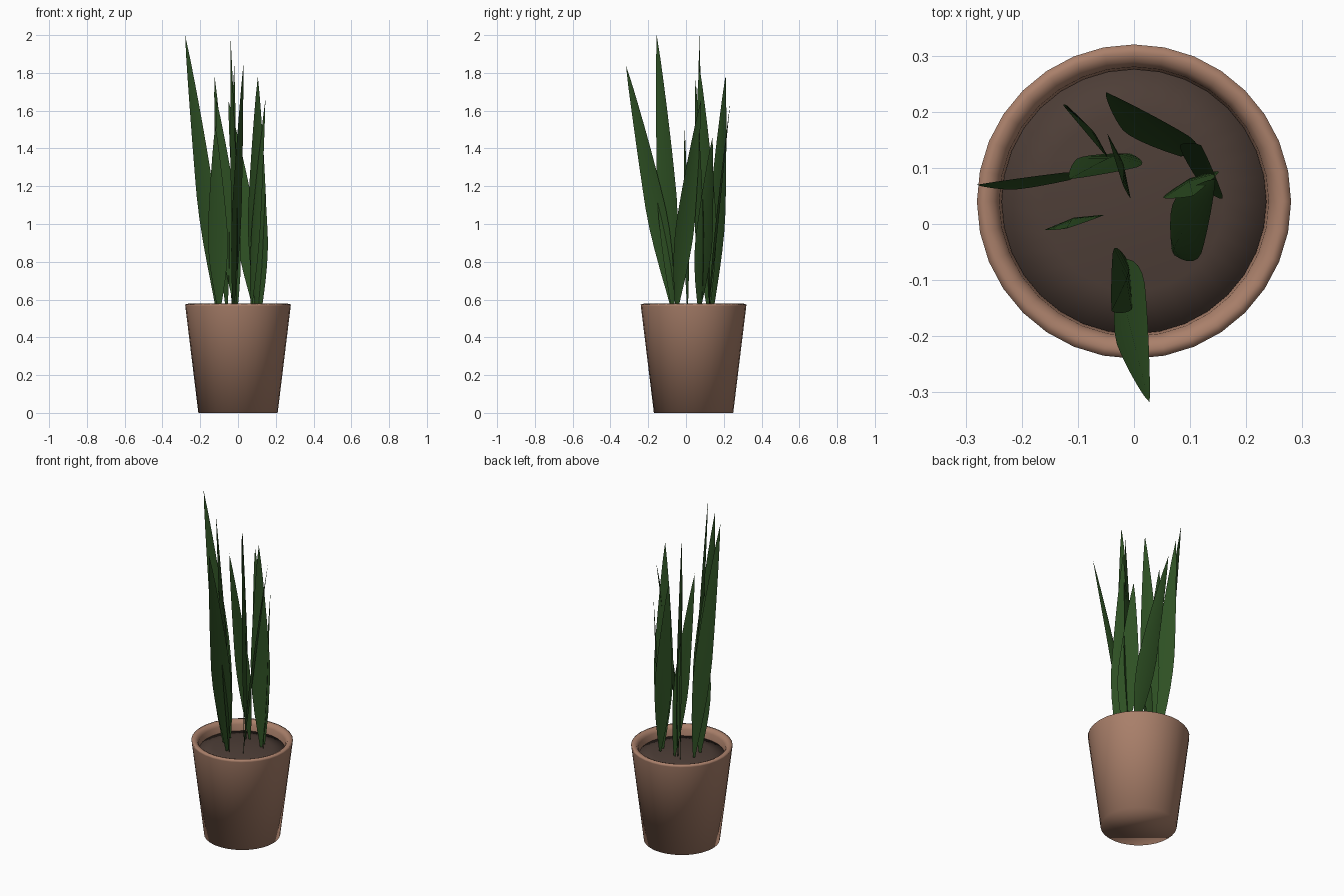
import bpy, bmesh, math
from mathutils import Vector

if "Cube" in bpy.data.objects:
    bpy.data.objects.remove(bpy.data.objects["Cube"])

CX, CY, SEG = 0.0, 0.04, 32
BASE_Z = 0.54


def material(name, rgb):
    m = bpy.data.materials.new(name)
    m.diffuse_color = (*rgb, 1)
    m.use_nodes = True
    m.node_tree.nodes["Principled BSDF"].inputs["Base Color"].default_value = m.diffuse_color
    return m


terracotta = material("terracotta", (0.40, 0.215, 0.145))
earth = material("dark_earth", (0.075, 0.048, 0.038))
green = material("leaf_green", (0.027, 0.080, 0.017))


def make_object(name, bm, mat, angle):
    me = bpy.data.meshes.new(name)
    bm.to_mesh(me)
    bm.free()
    ob = bpy.data.objects.new(name, me)
    bpy.context.collection.objects.link(ob)
    me.materials.append(mat)
    bpy.ops.object.select_all(action='DESELECT')
    ob.select_set(True)
    bpy.context.view_layer.objects.active = ob
    bpy.ops.object.shade_smooth_by_angle(angle=math.radians(angle))
    return ob


def lathe(name, profile, mat, angle, cap_top=False):
    """Turn (radius, z) points around the pot axis; the bottom is capped."""
    bm = bmesh.new()
    rings = []
    for r, z in profile:
        rings.append([bm.verts.new((CX + r * math.cos(2 * math.pi * i / SEG),
                                    CY + r * math.sin(2 * math.pi * i / SEG), z))
                      for i in range(SEG)])
    for a, b in zip(rings, rings[1:]):
        for i in range(SEG):
            j = (i + 1) % SEG
            bm.faces.new((a[i], a[j], b[j], b[i]))
    bm.faces.new(list(reversed(rings[0])))
    if cap_top:
        bm.faces.new(rings[-1])
    return make_object(name, bm, mat, angle)


# Tapered pot with a rounded inner lip, and slightly mounded soil
lathe("pot", [(0.21, 0), (0.279, 0.565), (0.28, 0.574), (0.265, 0.578), (0.25, 0.572),
              (0.24, 0.555), (0.235, 0.49)], terracotta, 120)
lathe("soil", [(0.236, 0.50), (0.236, 0.518), (0.16, 0.53),
               (0.08, 0.54), (0.02, 0.542)], earth, 120, True)


def leaf(name, base, tip, angle, width, rows=12):
    """Upright blade, narrow at the base, pointed at the tip, lightly folded on the midrib."""
    bm = bmesh.new()
    a = math.radians(angle)
    side = Vector((math.cos(a), math.sin(a), 0))
    fold = Vector((-math.sin(a), math.cos(a), 0))
    prev = None
    for k in range(rows):
        t = k / rows
        lean = t ** 1.15
        c = Vector((base[0] + (tip[0] - base[0]) * lean,
                    base[1] + (tip[1] - base[1]) * lean,
                    BASE_Z + (tip[2] - BASE_Z) * t))
        # belly at about 40 percent of the height
        s = t / 0.4 if t < 0.4 else (1 - t) / 0.6
        w = width / 2 * (0.12 + 0.88 * math.sin(s * math.pi / 2) if t < 0.4
                         else s ** 0.8 * (1.0 + 0.25 * (1 - s) * s))
        row = [bm.verts.new(c - side * w), bm.verts.new(c + fold * w * 0.15),
               bm.verts.new(c + side * w)]
        if prev:
            for i in (0, 1):
                bm.faces.new((prev[i], prev[i + 1], row[i + 1], row[i]))
        prev = row
    end = bm.verts.new(tip)
    for i in (0, 1):
        bm.faces.new((prev[i], prev[i + 1], end))
    make_object(name, bm, green, 40)


# Leaves: base xy, tip xyz, direction of the blade's width, width
LEAVES = [
    ((-.11, .08), (-.28, .07, 2.0), 18, .10),
    ((-.025, -.07), (.028, -.318, 1.84), 65, .12),
    ((-.01, -.07), (-.04, -.155, 2.0), -72, .11),
    ((.09, .12), (-.05, .235, 1.65), -5, .12),
    ((-.10, .008), (-.12, -.008, 1.52), 14, .11),
    ((.07, -.05), (.145, .08, 1.66), 115, .11),
    ((.10, .08), (.105, .05, 1.78), 25, .11),
    ((.12, .07), (.12, .14, 1.46), -50, .12),
    ((-.03, .12), (-.02, .07, 1.84), -70, .12),
    ((-.06, .14), (-.125, .21, 1.79), -53, .11),
    ((-.01, .125), (-.115, .08, 1.66), -8, .11),
]
for n, spec in enumerate(LEAVES):
    leaf(f"leaf_{n + 1}", *spec)
